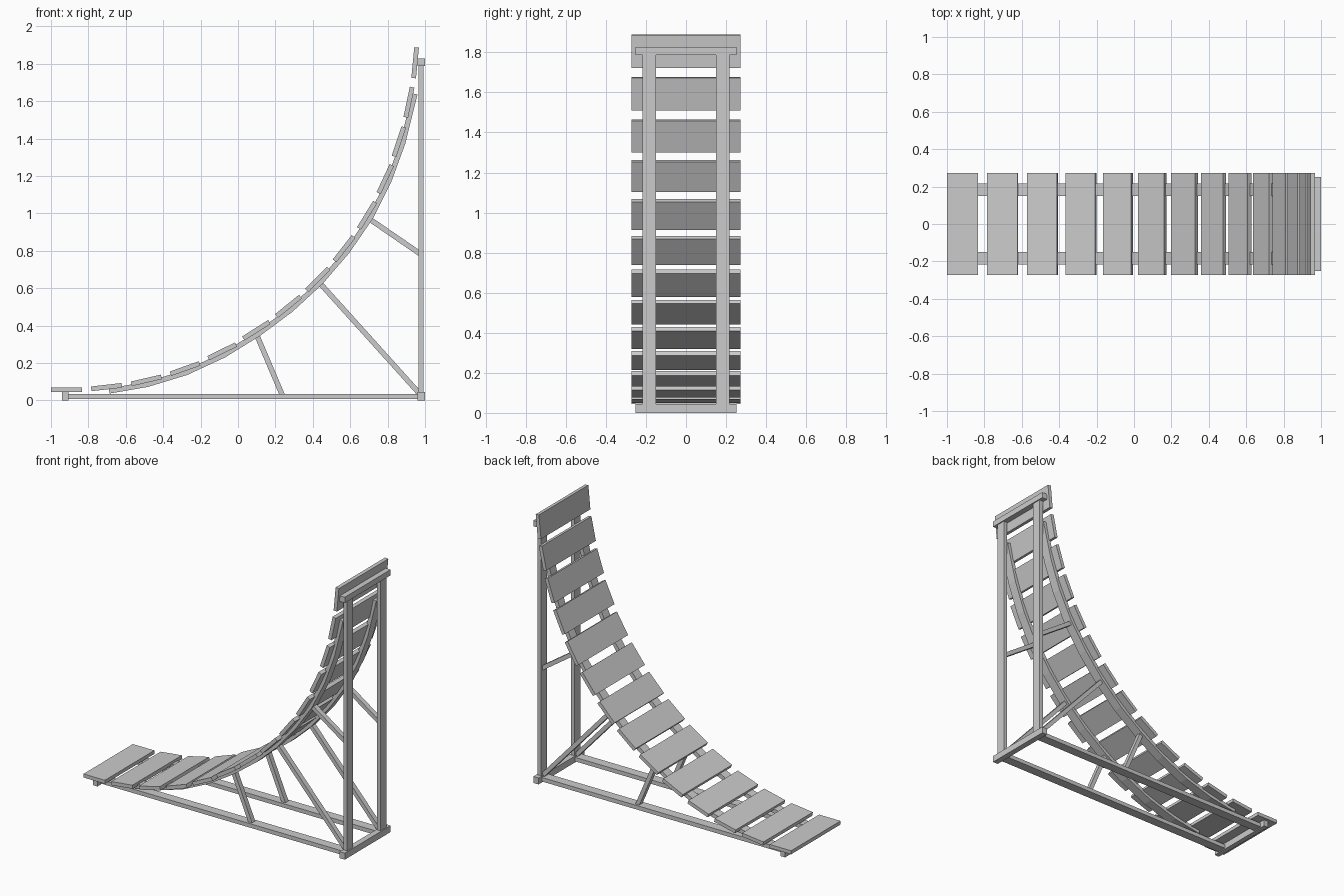
import bpy
import bmesh
from math import radians, sin, cos, atan2, hypot
from mathutils import Vector

if "Cube" in bpy.data.objects:
    bpy.data.objects.remove(bpy.data.objects["Cube"])


def box(name, center, size, pitch=0.0):
    """Box whose local x axis is tilted upward by pitch in the xz plane."""
    bm = bmesh.new()
    bmesh.ops.create_cube(bm, size=1)
    bmesh.ops.scale(bm, vec=size, verts=bm.verts)
    me = bpy.data.meshes.new(name)
    bm.to_mesh(me)
    bm.free()
    ob = bpy.data.objects.new(name, me)
    ob.location = center
    ob.rotation_euler = (0, -pitch, 0)
    bpy.context.collection.objects.link(ob)
    return ob


def bar(name, a, b, y, thick, width):
    """Straight bar between two xz points."""
    dx, dz = b[0] - a[0], b[1] - a[1]
    return box(name, ((a[0] + b[0]) / 2, y, (a[1] + b[1]) / 2),
               (hypot(dx, dz), width, thick), atan2(dz, dx))


def ribbon(name, upper, lower, y, width):
    """Curved rail from upper and lower xz edges."""
    bm = bmesh.new()
    rings = []
    for u, l in zip(upper, lower):
        rings.append([bm.verts.new((p[0], y + s * width / 2, p[1]))
                      for p, s in ((u, -1), (u, 1), (l, 1), (l, -1))])
    for r, q in zip(rings, rings[1:]):
        for k in range(4):
            bm.faces.new((r[k], r[(k + 1) % 4], q[(k + 1) % 4], q[k]))
    bm.faces.new(rings[0])
    bm.faces.new(rings[-1])
    bmesh.ops.recalc_face_normals(bm, faces=bm.faces)
    me = bpy.data.meshes.new(name)
    bm.to_mesh(me)
    bm.free()
    bpy.context.collection.objects.link(bpy.data.objects.new(name, me))


# Plank centres along the curve; each tilts 6.5 degrees more than the last
STEP = radians(6.5)
path = [(-.9175, .0575), (-.703, .071), (-.49, .107), (-.283, .17),
        (-.085, .262), (.098, .375), (.27, .503), (.426, .647), (.567, .811),
        (.69, .99), (.787, 1.183), (.86, 1.383), (.914, 1.594), (.947, 1.805)]

# Planks
for i, (x, z) in enumerate(path):
    box(f"plank_{i + 1}", (x, 0, z), (.165, .544, .025), STEP * i)

# Edges of the curved rails, just under the planks
upper, lower = [], []
for i in range(1, 13):
    t = Vector((cos(STEP * i), sin(STEP * i)))
    n = Vector((t.y, -t.x))
    slide = {1: .012, 12: .05}.get(i, 0)
    p = Vector(path[i]) + t * slide
    upper.append(p + n * .008)
    lower.append(p + n * .036)

braces = [((.10, .35), (.236, .03)),
          ((.435, .63), (.967, .04)),
          ((.695, .975), (.972, .785))]

# Side frames
for side, y in (("front", -.183), ("back", .183)):
    ribbon(f"{side}_curved_rail", upper, lower, y, .066)
    bar(f"{side}_base_rail", (-.915, .021), (.97, .021), y, .028, .066)
    bar(f"{side}_upright", (.978, .03), (.978, 1.8), y, .028, .066)
    for k, (a, b) in enumerate(braces):
        bar(f"{side}_brace_{k + 1}", a, b, y, .028, .035)

# Cross beams
box("top_cross_beam", (.979, 0, 1.807), (.04, .504, .04))
box("rear_cross_beam", (.979, 0, .0225), (.04, .504, .045))
box("front_cross_beam", (-.923, 0, .0225), (.034, .504, .045))
